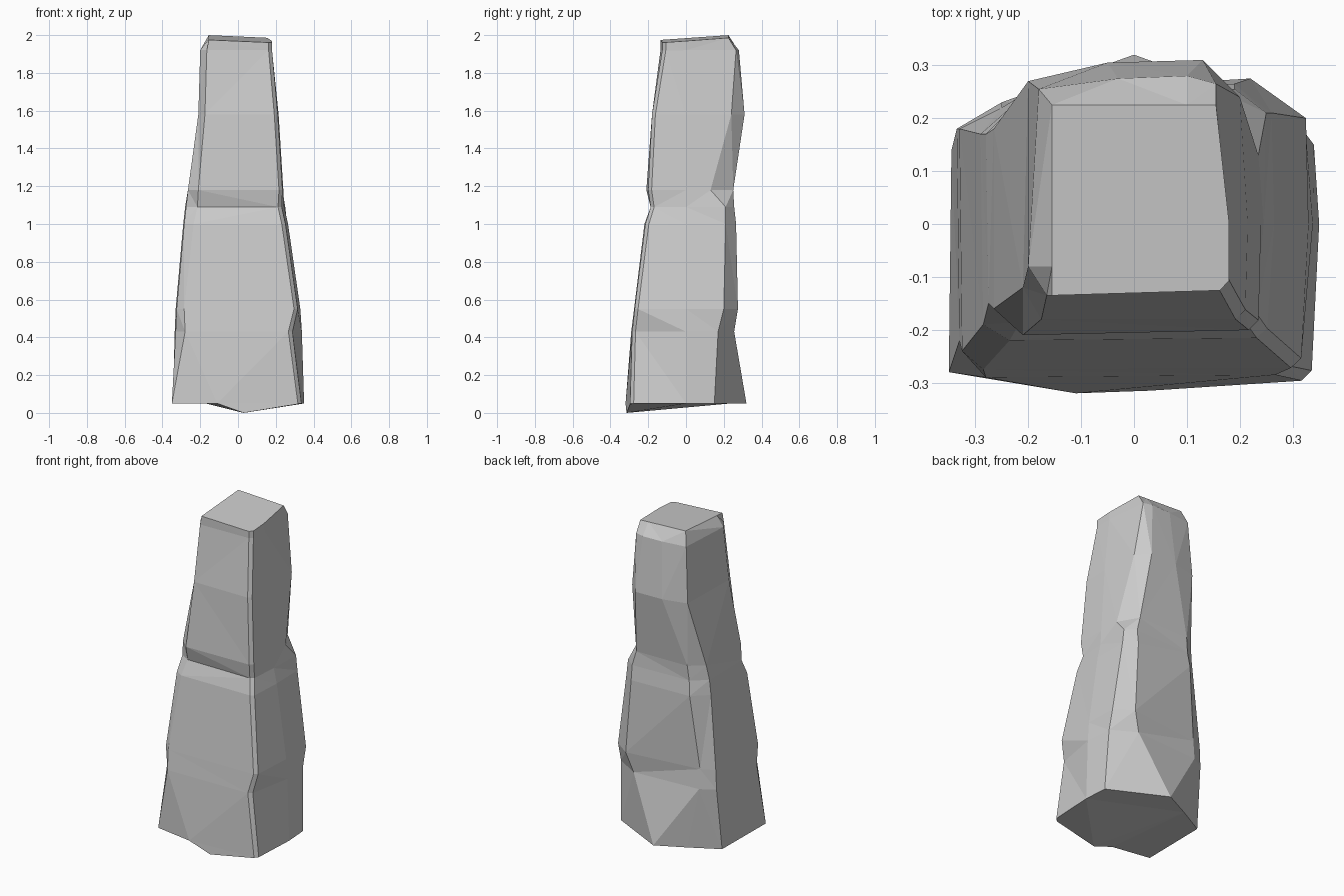
import bpy, bmesh

# Cross-sections from the base up: height, then xy corners in the order
# left-front, front-left, front-right, right middle, right-back, back-right, back-left, left-back
RINGS = [
    (0.05, -.35, -.28, -.11, -.32, .335, -.295, .35, 0, .34, .15, 0, .32, -.17, .235, -.345, .14),
    (0.43, -.33, -.22, -.28, -.29, .285, -.285, .338, 0, .325, .17, .18, .255, -.25, .23, -.335, .18),
    (0.55, -.325, -.24, -.285, -.275, .315, -.272, .33, 0, .325, .20, .22, .275, -.25, .22, -.33, .18),
    (1.00, -.285, -.19, -.235, -.22, .25, -.215, .265, 0, .26, .21, .19, .265, -.20, .25, -.29, .17),
    (1.09, -.275, -.15, -.215, -.185, .23, -.187, .245, 0, .25, .21, .19, .255, -.19, .24, -.28, .17),
    (1.18, -.265, -.16, -.21, -.21, .235, -.20, .24, 0, .235, .13, .165, .25, -.18, .245, -.265, .18),
    (1.58, -.21, -.12, -.175, -.18, .21, -.18, .215, 0, .20, .24, .13, .31, -.05, .305, -.20, .27),
    (1.92, -.20, -.08, -.165, -.135, .18, -.125, .18, 0, .155, .265, .10, .28, -.03, .275, -.18, .255),
]
N = 8
bm = bmesh.new()


def bridge(a, b):
    for i in range(N):
        j = (i + 1) % N
        bm.faces.new((a[i], a[j], b[j], b[i]))


# Stone body
loops = [[bm.verts.new((r[1 + 2 * i], r[2 + 2 * i], r[0])) for i in range(N)] for r in RINGS]

# Sloping top with a worn left and back rim
top = []
for v in loops[-1]:
    x, y = max(v.co.x, -.155), min(v.co.y, .225)
    top.append(bm.verts.new((x, y, 1.977 + .07 * y - .045 * x)))
loops.append(top)
for a, b in zip(loops, loops[1:]):
    bridge(a, b)
bm.faces.new(top)

# Base with one low point at the front
low = bm.verts.new((.03, -.315, 0))
base = loops[0]
bm.faces.new((base[1], low, base[2]))
bm.faces.new([low, base[1], base[0]] + base[:1:-1])

# Narrow chamfer down the front right corner
corner = [bm.edges.get((a[2], b[2])) for a, b in zip(loops, loops[1:])]
bmesh.ops.bevel(bm, geom=corner, offset=.018, segments=1, affect='EDGES')

bmesh.ops.remove_doubles(bm, verts=bm.verts, dist=.003)
bmesh.ops.triangulate(bm, faces=bm.faces[:])
bmesh.ops.recalc_face_normals(bm, faces=bm.faces)
mesh = bpy.data.meshes.new("stone_pillar")
bm.to_mesh(mesh)
bm.free()
bpy.context.collection.objects.link(bpy.data.objects.new("stone_pillar", mesh))
